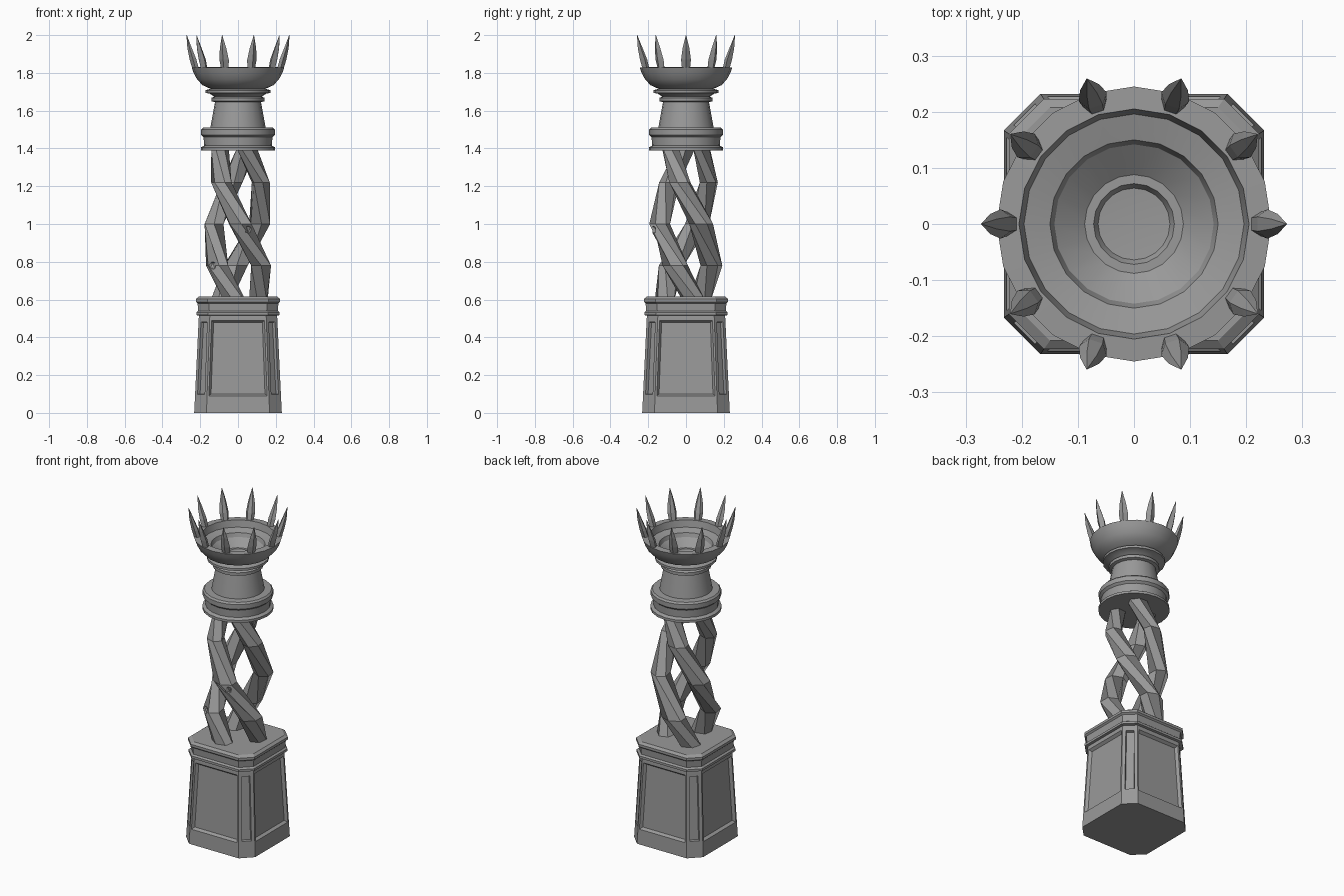
import bpy, bmesh, math, random
from mathutils import Vector

random.seed(4)
cube = bpy.data.objects.get("Cube")
if cube:
    bpy.data.objects.remove(cube, do_unlink=True)

stone = bpy.data.materials.new("grey stone")
stone.use_nodes = True
GREY = (0.32, 0.32, 0.32, 1)
stone.diffuse_color = GREY
stone.node_tree.nodes["Principled BSDF"].inputs["Base Color"].default_value = GREY


def finish(bm, name, smooth=None):
    bmesh.ops.recalc_face_normals(bm, faces=bm.faces)
    mesh = bpy.data.meshes.new(name)
    bm.to_mesh(mesh)
    bm.free()
    mesh.materials.append(stone)
    ob = bpy.data.objects.new(name, mesh)
    bpy.context.collection.objects.link(ob)
    if smooth:
        select(ob)
        bpy.ops.object.shade_smooth_by_angle(angle=math.radians(smooth))
    return ob


def select(ob):
    bpy.ops.object.select_all(action='DESELECT')
    ob.select_set(True)
    bpy.context.view_layer.objects.active = ob


def loft(bm, rings):
    """Skin a list of point rings and cap both ends; returns the side bands."""
    loops = [[bm.verts.new(p) for p in ring] for ring in rings]
    n = len(loops[0])
    bands = [[bm.faces.new((a[i], a[(i + 1) % n], b[(i + 1) % n], b[i])) for i in range(n)]
             for a, b in zip(loops, loops[1:])]
    bm.faces.new(loops[0][::-1])
    bm.faces.new(loops[-1])
    return bands


def polar(r, deg, z):
    a = math.radians(deg)
    return Vector((r * math.cos(a), r * math.sin(a), z))


def gouge(ob, location, size):
    """Chip a rough hollow out of an object."""
    bm = bmesh.new()
    bmesh.ops.create_icosphere(bm, subdivisions=1, radius=1)
    for v in bm.verts:
        v.co = Vector(c * s * random.uniform(0.8, 1.2) for c, s in zip(v.co, size))
    cutter = finish(bm, "chip_cutter")
    cutter.location = location
    cutter.hide_render = True
    bpy.context.view_layer.update()
    mod = ob.modifiers.new("chip", 'BOOLEAN')
    mod.operation = 'DIFFERENCE'
    mod.object = cutter
    select(ob)
    bpy.ops.object.modifier_apply(modifier=mod.name)
    bpy.data.objects.remove(cutter, do_unlink=True)


# Pedestal: tapering square with cut corners, sunk panels and a cornice
def cut_square(half, z):
    c = half * 0.72
    pts = [(half, -c), (half, c), (c, half), (-c, half),
           (-half, c), (-half, -c), (-c, -half), (c, -half)]
    return [Vector((x, y, z)) for x, y in pts]


bm = bmesh.new()
levels = [(0.232, 0), (0.228, 0.08), (0.208, 0.5), (0.207, 0.515), (0.221, 0.518),
          (0.221, 0.532), (0.211, 0.54), (0.214, 0.58), (0.223, 0.588),
          (0.223, 0.603), (0.208, 0.615)]
panel_band = loft(bm, [cut_square(h, z) for h, z in levels])[1]
bmesh.ops.recalc_face_normals(bm, faces=bm.faces)
for faces, margin, slope in ((panel_band[0::2], 0.014, 0.016), (panel_band[1::2], 0.026, 0.004)):
    bmesh.ops.inset_individual(bm, faces=faces, thickness=margin)
    bmesh.ops.inset_individual(bm, faces=faces, thickness=slope, depth=-0.016)
pedestal = finish(bm, "pedestal")
for x, y, z in ((-0.205, -0.195, 0.36), (-0.195, -0.21, 0.27)):
    gouge(pedestal, (x, y, z), (0.03, 0.03, 0.07))

# Three twisted strands: (path radius, turn, height, section size)
path = [(0.115, 260, 0.6, 0.9), (0.135, 215, 0.78, 1.0), (0.14, 155, 1.0, 0.95),
        (0.125, 105, 1.22, 0.85), (0.095, 60, 1.4, 0.8)]
strands = []
for k in range(3):
    bm = bmesh.new()
    rings = []
    for r, turn, z, s in path:
        ang = turn + 120 * k
        out, side = polar(1, ang, 0), polar(1, ang + 90, 0)
        centre = polar(r, ang, z)
        rings.append([centre + out * 0.058 * s * math.cos(t * math.tau / 6)
                      + side * 0.07 * s * math.sin(t * math.tau / 6) for t in range(6)])
    loft(bm, rings)
    strands.append(finish(bm, f"twisted_strand_{k + 1}", 35))
gouge(strands[1], (0.06, -0.18, 0.97), (0.025, 0.025, 0.03))
gouge(strands[0], (-0.14, -0.13, 0.78), (0.025, 0.025, 0.03))

# Capital and bowl: one turned profile of (radius, height)
profile = [(0, 1.39), (0.197, 1.39), (0.197, 1.405), (0.18, 1.415), (0.182, 1.46),
           (0.195, 1.472), (0.195, 1.5), (0.186, 1.51), (0.146, 1.512), (0.122, 1.645),
           (0.14, 1.65), (0.14, 1.668), (0.126, 1.674), (0.15, 1.69), (0.172, 1.694),
           (0.172, 1.708), (0.146, 1.716), (0.188, 1.735), (0.216, 1.765), (0.235, 1.8),
           (0.245, 1.828), (0.205, 1.83), (0.196, 1.79), (0.165, 1.782), (0.15, 1.778),
           (0.142, 1.755), (0.088, 1.715), (0.072, 1.715), (0.064, 1.7), (0, 1.695)]
bm = bmesh.new()
verts = [bm.verts.new((r, 0, z)) for r, z in profile]
edges = [bm.edges.new(pair) for pair in zip(verts, verts[1:])]
bmesh.ops.spin(bm, geom=verts + edges, axis=(0, 0, 1), cent=(0, 0, 0),
               angle=math.tau, steps=20, use_merge=True)
bmesh.ops.remove_doubles(bm, verts=bm.verts, dist=0.0005)
finish(bm, "capital_bowl", 30)

# Crown of ten curved spikes: (radius, height, half depth, half width)
spike = [(0.224, 1.82, 0.017, 0.021), (0.238, 1.87, 0.018, 0.026),
         (0.256, 1.93, 0.012, 0.018), (0.272, 2.0, 0.001, 0.001)]
for k in range(10):
    ang = 36 * k
    out, side = polar(1, ang, 0), polar(1, ang + 90, 0)
    bm = bmesh.new()
    loft(bm, [[polar(r, ang, z) + out * d, polar(r, ang, z) + side * w,
               polar(r, ang, z) - out * d + side * w * 0.5,
               polar(r, ang, z) - out * d - side * w * 0.5,
               polar(r, ang, z) - side * w] for r, z, d, w in spike])
    finish(bm, f"crown_spike_{k + 1}")
